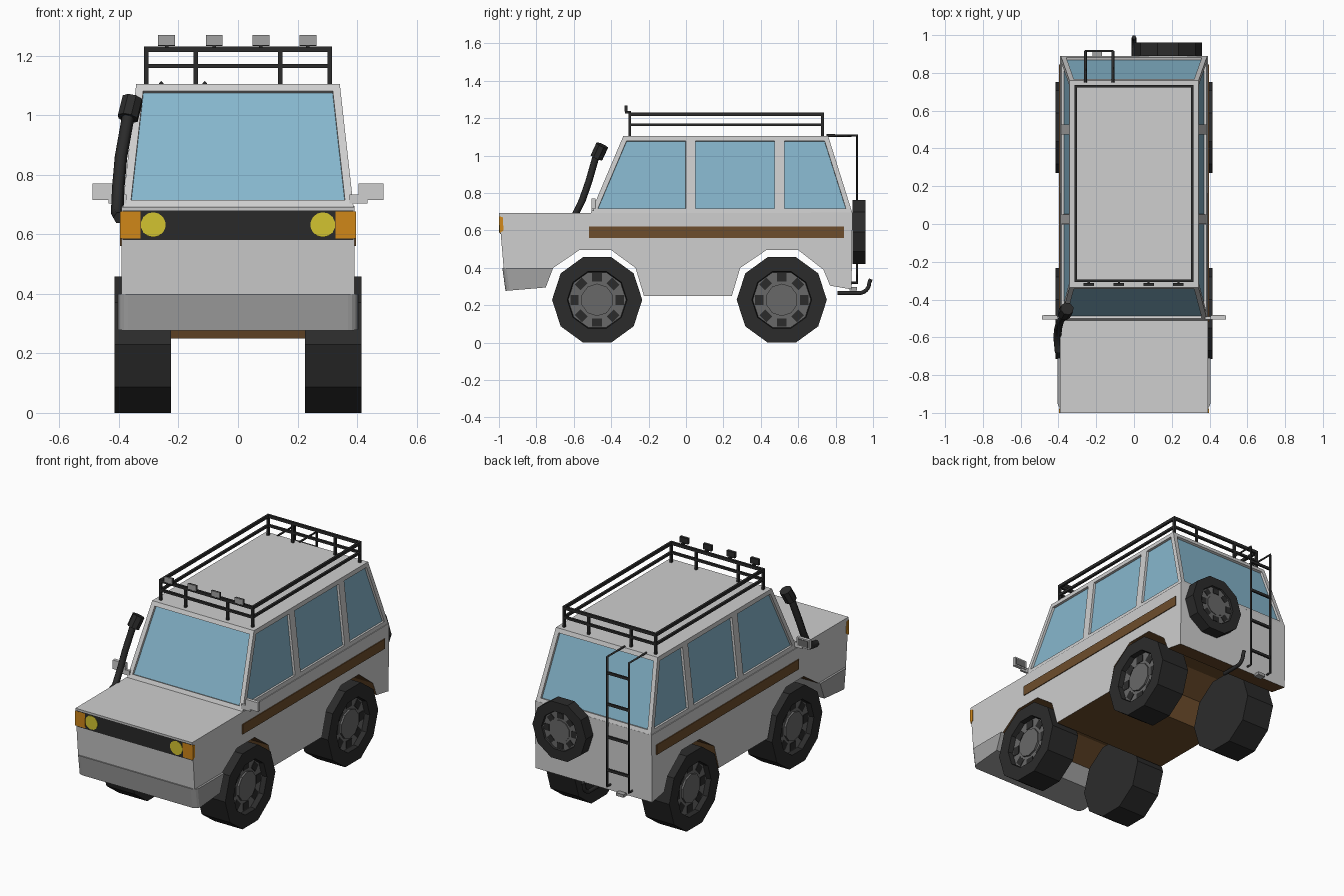
import bpy, bmesh
from math import radians, cos, sin, tau
from mathutils import Matrix, Vector

cube = bpy.data.objects.get("Cube")
if cube:
    bpy.data.objects.remove(cube, do_unlink=True)


def material(name, r, g, b):
    m = bpy.data.materials.new(name)
    m.use_nodes = True
    m.diffuse_color = (r, g, b, 1)
    bsdf = m.node_tree.nodes["Principled BSDF"]
    bsdf.inputs["Base Color"].default_value = (r, g, b, 1)
    bsdf.inputs["Roughness"].default_value = 0.7
    return m


PAINT = material("silver_paint", 0.62, 0.62, 0.62)
GLASS = material("blue_glass", 0.24, 0.47, 0.61)
BUMPER = material("bumper_grey", 0.36, 0.36, 0.36)
BLACK = material("black_rubber", 0.024, 0.024, 0.024)
BROWN = material("brown_trim", 0.155, 0.075, 0.025)
RIM = material("rim_grey", 0.14, 0.14, 0.14)
YELLOW = material("yellow_lamp", 0.65, 0.55, 0.03)
AMBER = material("amber_lamp", 0.65, 0.25, 0.01)


def finish(name, bm, *mats):
    bmesh.ops.recalc_face_normals(bm, faces=bm.faces)
    mesh = bpy.data.meshes.new(name)
    bm.to_mesh(mesh)
    bm.free()
    for m in mats:
        mesh.materials.append(m)
    ob = bpy.data.objects.new(name, mesh)
    bpy.context.collection.objects.link(ob)
    return ob


def extrude_profile(profile, x0, x1):
    """Closed (y, z) outline swept along x."""
    bm = bmesh.new()
    face = bm.faces.new([bm.verts.new((x0, y, z)) for y, z in profile])
    out = bmesh.ops.extrude_face_region(bm, geom=[face])["geom"]
    moved = [v for v in out if isinstance(v, bmesh.types.BMVert)]
    bmesh.ops.translate(bm, verts=moved, vec=(x1 - x0, 0, 0))
    bmesh.ops.recalc_face_normals(bm, faces=bm.faces)
    return bm


def box(name, centre, size, mat):
    bm = bmesh.new()
    m = Matrix.Translation(centre) @ Matrix.Diagonal((*size, 1))
    bmesh.ops.create_cube(bm, size=1, matrix=m)
    return finish(name, bm, mat)


def rod(name, a, b, r, mat, sides=12):
    a, b = Vector(a), Vector(b)
    d = b - a
    m = Matrix.Translation((a + b) / 2) @ d.to_track_quat("Z", "Y").to_matrix().to_4x4()
    bm = bmesh.new()
    bmesh.ops.create_cone(bm, cap_ends=True, segments=sides, radius1=r, radius2=r,
                          depth=d.length, matrix=m)
    return finish(name, bm, mat)


def tube(name, points, r, mat, res=1):
    curve = bpy.data.curves.new(name, "CURVE")
    curve.dimensions = "3D"
    curve.bevel_depth = r
    curve.bevel_resolution = res
    curve.use_fill_caps = True
    spline = curve.splines.new("POLY")
    spline.points.add(len(points) - 1)
    for p, co in zip(spline.points, points):
        p.co = (*co, 1)
    temp = bpy.data.objects.new(name + "_path", curve)
    mesh = bpy.data.meshes.new_from_object(temp)
    bpy.data.objects.remove(temp)
    mesh.name = name
    mesh.materials.clear()
    mesh.materials.append(mat)
    ob = bpy.data.objects.new(name, mesh)
    bpy.context.collection.objects.link(ob)
    return ob


# Lower body with wheel arches cut right through; underside is brown
outline = [(-1, 0.692), (-0.975, 0.40), (-0.71, 0.40), (-0.57, 0.495), (-0.40, 0.495),
           (-0.27, 0.40), (-0.225, 0.25), (0.245, 0.25), (0.29, 0.40), (0.43, 0.495),
           (0.60, 0.495), (0.735, 0.39), (0.77, 0.305), (0.885, 0.285), (0.89, 0.695)]
bm = extrude_profile(outline, -0.392, 0.392)
for f in bm.faces:
    f.material_index = int(f.normal.z < -0.15)
finish("lower_body", bm, PAINT, BROWN)

# Cabin with recessed windows
bm = bmesh.new()
low, high = [-0.51, 0.025, 0.5, 0.89], [-0.335, 0.025, 0.5, 0.76]
base = {s: [bm.verts.new((s * 0.388, y, 0.692)) for y in low] for s in (-1, 1)}
roof = {s: [bm.verts.new((s * 0.342, y, 1.105)) for y in high] for s in (-1, 1)}
panes = []
for s in (-1, 1):
    for i in range(3):
        panes.append(bm.faces.new((base[s][i], base[s][i + 1], roof[s][i + 1], roof[s][i])))
for i in (0, 3):
    panes.append(bm.faces.new((base[-1][i], base[1][i], roof[1][i], roof[-1][i])))
for i in range(3):
    bm.faces.new((roof[-1][i], roof[1][i], roof[1][i + 1], roof[-1][i + 1]))
    bm.faces.new((base[-1][i], base[1][i], base[1][i + 1], base[-1][i + 1]))
bmesh.ops.recalc_face_normals(bm, faces=bm.faces)
bmesh.ops.inset_individual(bm, faces=panes, thickness=0.026, use_even_offset=True)
bmesh.ops.inset_individual(bm, faces=panes, thickness=0.001, depth=-0.014)
for f in panes:
    f.material_index = 1
finish("cabin", bm, PAINT, GLASS)

# Front bumper with rounded corners
bm = extrude_profile([(-0.982, 0.40), (-0.965, 0.277), (-0.75, 0.295), (-0.71, 0.40)],
                     -0.405, 0.405)
corners = [e for e in bm.edges if all(v.co.y < -0.9 for v in e.verts)
           and abs(e.verts[0].co.x - e.verts[1].co.x) < 0.01]
bmesh.ops.bevel(bm, geom=corners, offset=0.035, segments=4, profile=0.5, affect="EDGES")
finish("front_bumper", bm, BUMPER)

# Grille and lamps
finish("grille", extrude_profile([(-0.999, 0.68), (-0.994, 0.58), (-0.985, 0.58), (-0.985, 0.68)],
                                 -0.388, 0.388), BLACK)
for s, side in ((-1, "right"), (1, "left")):
    finish("indicator_" + side, extrude_profile(
        [(-1, 0.676), (-0.997, 0.586), (-0.976, 0.60), (-0.979, 0.67)],
        s * 0.328, s * 0.396), AMBER)
    rod("headlight_" + side, (s * 0.285, -0.98, 0.632), (s * 0.285, -1, 0.632), 0.042, YELLOW, 14)
    # Side trim and mirrors
    box("side_trim_" + side, (s * 0.393, 0.163, 0.59), (0.008, 1.365, 0.06), BROWN)
    box("mirror_" + side, (s * 0.446, -0.495, 0.743), (0.084, 0.02, 0.055), PAINT)
    box("mirror_glass_" + side, (s * 0.446, -0.484, 0.743), (0.068, 0.004, 0.04), RIM)
    box("mirror_arm_" + side, (s * 0.405, -0.498, 0.718), (0.06, 0.014, 0.03), PAINT)


# Wheels: ten-sided tyre, recessed rim, hub and slots
def wheel(name, centre, turn, r, width):
    place = Matrix.Translation(centre) @ turn.to_4x4()
    bm = bmesh.new()
    bmesh.ops.create_cone(bm, cap_ends=True, segments=10, radius1=r, radius2=r, depth=width)
    cap = [max(bm.faces, key=lambda f: f.calc_center_median().z)]
    bmesh.ops.inset_individual(bm, faces=cap, thickness=r * 0.32, use_even_offset=True)
    bmesh.ops.inset_individual(bm, faces=cap, thickness=r * 0.02, depth=-width * 0.16)
    cap[0].material_index = 1
    floor = width * 0.34
    bmesh.ops.transform(bm, matrix=place, verts=bm.verts)
    finish(name, bm, BLACK, RIM)
    hub = [place @ Vector((0, 0, floor + h)) for h in (-0.005, width * 0.06)]
    rod(name + "_hub", hub[0], hub[1], r * 0.36, RIM, 10)
    bm = bmesh.new()
    for k in range(8):
        m = Matrix.Rotation(tau * k / 8, 4, "Z") @ Matrix.Translation((r * 0.5, 0, floor))
        bmesh.ops.create_cube(bm, size=1, matrix=place @ m @ Matrix.Diagonal(
            (r * 0.18, r * 0.22, 0.006, 1)))
    finish(name + "_slots", bm, BLACK)


for s, side in ((-1, "right"), (1, "left")):
    for y, end in ((-0.475, "front"), (0.512, "rear")):
        wheel(f"{end}_wheel_{side}", (s * 0.32, y, 0.229),
              Matrix.Rotation(s * radians(90), 3, "Y"), 0.241, 0.19)
wheel("spare_wheel", (0.18, 0.925, 0.592),
      Matrix.Rotation(radians(-90), 3, "X") @ Matrix.Rotation(radians(90), 3, "Z"), 0.18, 0.07)

# Roof rack
y0, y1, w = -0.30, 0.73, 0.308
for z, t in ((1.165, 0.014), (1.222, 0.018)):
    for s in (-1, 1):
        box("rack_side_rail", (s * w, (y0 + y1) / 2, z), (0.014, y1 - y0 + 0.014, t), BLACK)
    for y in (y0, y1):
        box("rack_cross_rail", (0, y, z), (2 * w, 0.014, t), BLACK)
for y in (y0, y1):
    for x in (-w, -0.142, 0.142, w):
        box("rack_post", (x, y, 1.16), (0.014, 0.014, 0.125), BLACK)

# Roof lamps on brackets
for x in (-0.24, -0.08, 0.077, 0.235):
    box("lamp_bracket", (x, -0.31, 1.232), (0.012, 0.03, 0.012), BLACK)
    box("roof_lamp_body", (x, -0.319, 1.25), (0.056, 0.012, 0.034), BLACK)
    box("roof_lamp_face", (x, -0.327, 1.252), (0.056, 0.005, 0.034), BUMPER)

# Rear ladder
for x in (-0.258, -0.112):
    tube("ladder_rail", [(x, 0.75, 1.107), (x, 0.915, 1.107), (x, 0.915, 0.32),
                         (x, 0.88, 0.32)], 0.008, BLACK, 0)
for z in (0.42, 0.62, 0.82, 1.01):
    box("ladder_rung", (-0.185, 0.915, z), (0.146, 0.01, 0.016), BLACK)
box("rear_plate_lamp", (-0.195, 0.895, 0.288), (0.05, 0.04, 0.018), BUMPER)

# Exhaust pipe curling upwards
bend = [(0, 0.925 + 0.055 * sin(a), 0.32 - 0.055 * cos(a)) for a in
        (radians(d) for d in range(0, 91, 15))]
pipe = tube("exhaust_pipe", [(0, 0.81, 0.265)] + bend + [(0, 0.988, 0.34)], 0.012, BLACK)

# Air intake snorkel on the right pillar
tube("snorkel_pipe", [(-0.398, -0.68, 0.655), (-0.406, -0.60, 0.67), (-0.402, -0.555, 0.76),
                      (-0.393, -0.52, 0.86), (-0.368, -0.48, 1.0)], 0.021, BLACK)
rod("snorkel_head", (-0.37, -0.478, 0.99), (-0.354, -0.448, 1.055), 0.036, BLACK, 8)
